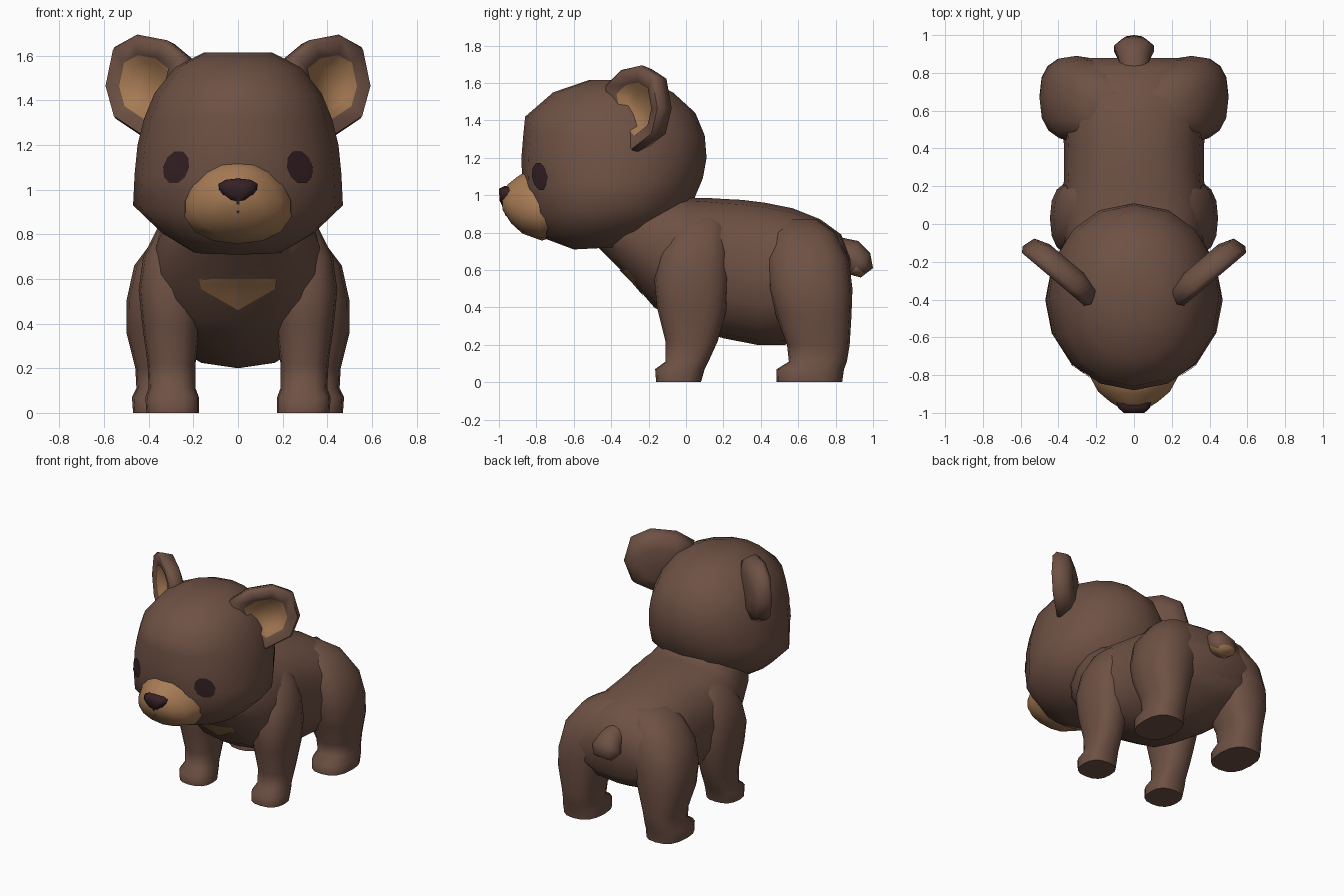
import bpy
import bmesh
from math import cos, sin, pi, copysign, radians
from mathutils import Vector
from mathutils.bvhtree import BVHTree

if "Cube" in bpy.data.objects:
    bpy.data.objects.remove(bpy.data.objects["Cube"], do_unlink=True)


def material(name, r, g, b):
    mat = bpy.data.materials.new(name)
    mat.use_nodes = True
    mat.diffuse_color = (r, g, b, 1)
    shader = next(n for n in mat.node_tree.nodes if n.type == "BSDF_PRINCIPLED")
    shader.inputs["Base Color"].default_value = (r, g, b, 1)
    return mat


BROWN = material("brown fur", 0.156, 0.082, 0.058)
TAN = material("tan fur", 0.39, 0.2, 0.09)
DARK = material("dark nose and eyes", 0.036, 0.015, 0.018)


def finish(name, bm, mats, rule=None):
    """Turn a bmesh into a smooth object; rule picks the material of a face."""
    bmesh.ops.recalc_face_normals(bm, faces=bm.faces)
    bm.faces.index_update()
    bm.normal_update()
    for face in bm.faces:
        face.smooth = True
        face.material_index = rule(face) if rule else 0
    mesh = bpy.data.meshes.new(name)
    bm.to_mesh(mesh)
    bm.free()
    for mat in mats:
        mesh.materials.append(mat)
    mesh.set_sharp_from_angle(angle=radians(70))
    obj = bpy.data.objects.new(name, mesh)
    bpy.context.collection.objects.link(obj)
    return obj


def skin(name, rings, mats, rule=None):
    """Bridge closed rings of points and cap both ends."""
    bm = bmesh.new()
    loops = [[bm.verts.new(p) for p in ring] for ring in rings]
    count = len(loops[0])
    for low, high in zip(loops, loops[1:]):
        for i in range(count):
            j = (i + 1) % count
            bm.faces.new((low[i], low[j], high[j], high[i]))
    bm.faces.new(loops[0])
    bm.faces.new(loops[-1])
    return finish(name, bm, mats, rule)


def oval(y1, z1, y2, z2, x1, x2, power=2.0, egg=0.0, sides=16):
    """Superellipse between two points of the side plane, spanning x1 to x2."""
    points = []
    for i in range(sides):
        t = 2 * pi * i / sides
        c, s = (copysign(abs(v) ** (2 / power), v) for v in (cos(t), sin(t)))
        points.append(((x1 + x2) / 2 + (x2 - x1) / 2 * s * (1 - egg * c),
                       (y1 + y2) / 2 + (y1 - y2) / 2 * c,
                       (z1 + z2) / 2 + (z1 - z2) / 2 * c))
    return points


def central(name, rows, mats, power=2.0, egg=0.0, rule=None, sides=16):
    """Symmetric part; rows hold two side-plane points and a half width."""
    rings = [oval(*row[:4], -row[4], row[4], power, egg, sides) for row in rows]
    return skin(name, rings, mats, rule)


def decal(name, target, outline, mat):
    """Thin patch laid on the front of a part, outline given in x and z."""
    tree = BVHTree.FromPolygons([v.co for v in target.data.vertices],
                                [p.vertices for p in target.data.polygons])
    flat = [Vector(p) for p in outline]
    rim = [a.lerp(b, k / 3) for a, b in zip(flat, flat[1:] + flat[:1]) for k in range(3)]
    middle = sum(rim, Vector((0, 0))) / len(rim)
    bm = bmesh.new()

    def drop(p):
        hit, normal, _, _ = tree.ray_cast(Vector((p.x, -3, p.y)), Vector((0, 1, 0)))
        if hit is None:
            hit, normal = Vector((p.x, 0, p.y)), Vector((0, -1, 0))
        return bm.verts.new(hit + Vector((0, -0.006, 0)))

    loops = [[drop(middle.lerp(p, s)) for p in rim] for s in (1, 0.75, 0.5, 0.25)]
    hub = drop(middle)
    for i in range(len(rim)):
        j = (i + 1) % len(rim)
        for outer, inner in zip(loops, loops[1:]):
            bm.faces.new((outer[i], outer[j], inner[j], inner[i]))
        bm.faces.new((loops[-1][i], loops[-1][j], hub))
    return finish(name, bm, [mat])


# Body with neck: top point, bottom point, half width
body = central("body", [
    (-0.15, 1.1, -0.5, 0.75, 0.25), (0, 1.02, -0.4, 0.65, 0.33),
    (0.05, 0.985, -0.29, 0.54, 0.36), (0.12, 0.985, -0.17, 0.4, 0.38),
    (0.2, 0.98, 0, 0.3, 0.38), (0.3, 0.975, 0.2, 0.235, 0.37),
    (0.42, 0.96, 0.38, 0.2, 0.37), (0.57, 0.93, 0.53, 0.2, 0.38),
    (0.72, 0.87, 0.66, 0.26, 0.4), (0.83, 0.79, 0.79, 0.33, 0.37),
    (0.88, 0.66, 0.87, 0.42, 0.27)], [BROWN], power=2.3)

# Head: front point, back point, half width, from chin to crown
head = central("head", [
    (-0.6, 0.71, -0.2, 0.73, 0.2), (-0.76, 0.77, -0.06, 0.84, 0.34),
    (-0.84, 0.9, 0.035, 0.96, 0.47), (-0.875, 1.05, 0.09, 1.09, 0.463),
    (-0.88, 1.2, 0.11, 1.2, 0.45), (-0.87, 1.32, 0.1, 1.32, 0.42),
    (-0.86, 1.42, 0.05, 1.44, 0.375), (-0.71, 1.55, -0.07, 1.55, 0.28),
    (-0.52, 1.615, -0.22, 1.615, 0.15)], [BROWN], power=2.1)

# Muzzle and nose, from tip to back
central("muzzle", [
    (-0.985, 1.02, -0.98, 0.92, 0.06), (-0.95, 1.06, -0.935, 0.85, 0.125),
    (-0.9, 1.1, -0.875, 0.795, 0.19), (-0.84, 1.14, -0.77, 0.757, 0.235),
    (-0.7, 1.12, -0.65, 0.8, 0.25)], [TAN], power=2.1, egg=0.2)
central("nose", [
    (-1, 1.035, -0.997, 0.97, 0.055), (-0.97, 1.05, -0.98, 0.945, 0.082),
    (-0.92, 1.045, -0.94, 0.96, 0.088)], [DARK], power=2.3, egg=-0.3, sides=12)
central("lip_line", [
    (-0.99, 0.96, -0.965, 0.89, 0.008), (-0.95, 0.96, -0.935, 0.89, 0.008)],
    [DARK], sides=8)

# Tail with a pale underside
central("tail", [
    (0.8, 0.78, 0.8, 0.63, 0.07), (0.92, 0.755, 0.85, 0.6, 0.09),
    (0.985, 0.69, 0.87, 0.577, 0.11), (1, 0.61, 0.935, 0.56, 0.07)],
    [BROWN, TAN], rule=lambda f: int(f.normal.z < -0.5), sides=10)

# Leg rings: height, front, back, inner side, outer side
FRONT_LEG = [
    (0, -0.16, 0.08, 0.175, 0.41), (0.07, -0.165, 0.1, 0.175, 0.415),
    (0.11, -0.11, 0.12, 0.19, 0.4), (0.22, -0.11, 0.17, 0.19, 0.405),
    (0.4, -0.155, 0.22, 0.17, 0.43), (0.55, -0.17, 0.23, 0.15, 0.445),
    (0.7, -0.14, 0.23, 0.12, 0.425), (0.83, -0.08, 0.22, 0.1, 0.36),
    (0.92, 0, 0.18, 0.1, 0.25)]
HIND_LEG = [
    (0, 0.485, 0.835, 0.2, 0.47), (0.07, 0.485, 0.845, 0.2, 0.475),
    (0.11, 0.55, 0.86, 0.21, 0.455), (0.2, 0.54, 0.875, 0.2, 0.46),
    (0.36, 0.48, 0.885, 0.15, 0.5), (0.5, 0.44, 0.89, 0.11, 0.5),
    (0.66, 0.43, 0.87, 0.06, 0.465), (0.8, 0.46, 0.8, 0.04, 0.36),
    (0.87, 0.52, 0.7, 0.04, 0.24)]

# Ear outline in x and z, then layers of scale and depth from back to cup
EAR = [(0.25, 1.59), (0.34, 1.665), (0.47, 1.69), (0.57, 1.635),
       (0.605, 1.465), (0.565, 1.32), (0.43, 1.23), (0.3, 1.36)]
EAR_LAYERS = [(0.55, -0.13), (0.93, -0.1), (1.02, -0.03), (0.93, 0),
              (0.62, -0.015), (0.48, -0.055)]
EAR_MID = Vector((0.44, 1.46))


def ear_ring(side, scale, depth):
    ring = []
    for point in EAR:
        x, z = EAR_MID.lerp(Vector(point), scale)
        y = -0.3 + (x - 0.42) * 0.846
        ring.append((side * (x + 0.646 * depth), y - 0.763 * depth, z))
    return ring


# Paired parts
inner_band = len(EAR) * (len(EAR_LAYERS) - 2)
back_cap = len(EAR) * (len(EAR_LAYERS) - 1)
for label, side in (("left", 1), ("right", -1)):
    for part, rows in (("front_leg", FRONT_LEG), ("hind_leg", HIND_LEG)):
        skin(f"{label}_{part}", [oval(f, z, b, z, side * i, side * o, 2.5)
                                 for z, f, b, i, o in rows], [BROWN])
    skin(f"{label}_ear", [ear_ring(side, *layer) for layer in EAR_LAYERS], [BROWN, TAN],
         lambda f: int(f.index >= inner_band and f.index != back_cap))
    eye = []
    for k in range(10):
        c, s = cos(k * pi / 5), sin(k * pi / 5)
        eye.append((side * (0.277 + 0.058 * c - 0.012 * s), 1.1 + 0.075 * s))
    decal(f"{label}_eye", head, eye, DARK)

# Chest marking
decal("chest_patch", body, [(-0.175, 0.6), (0, 0.6), (0.175, 0.6),
                            (0.165, 0.555), (0, 0.46), (-0.165, 0.555)], TAN)
